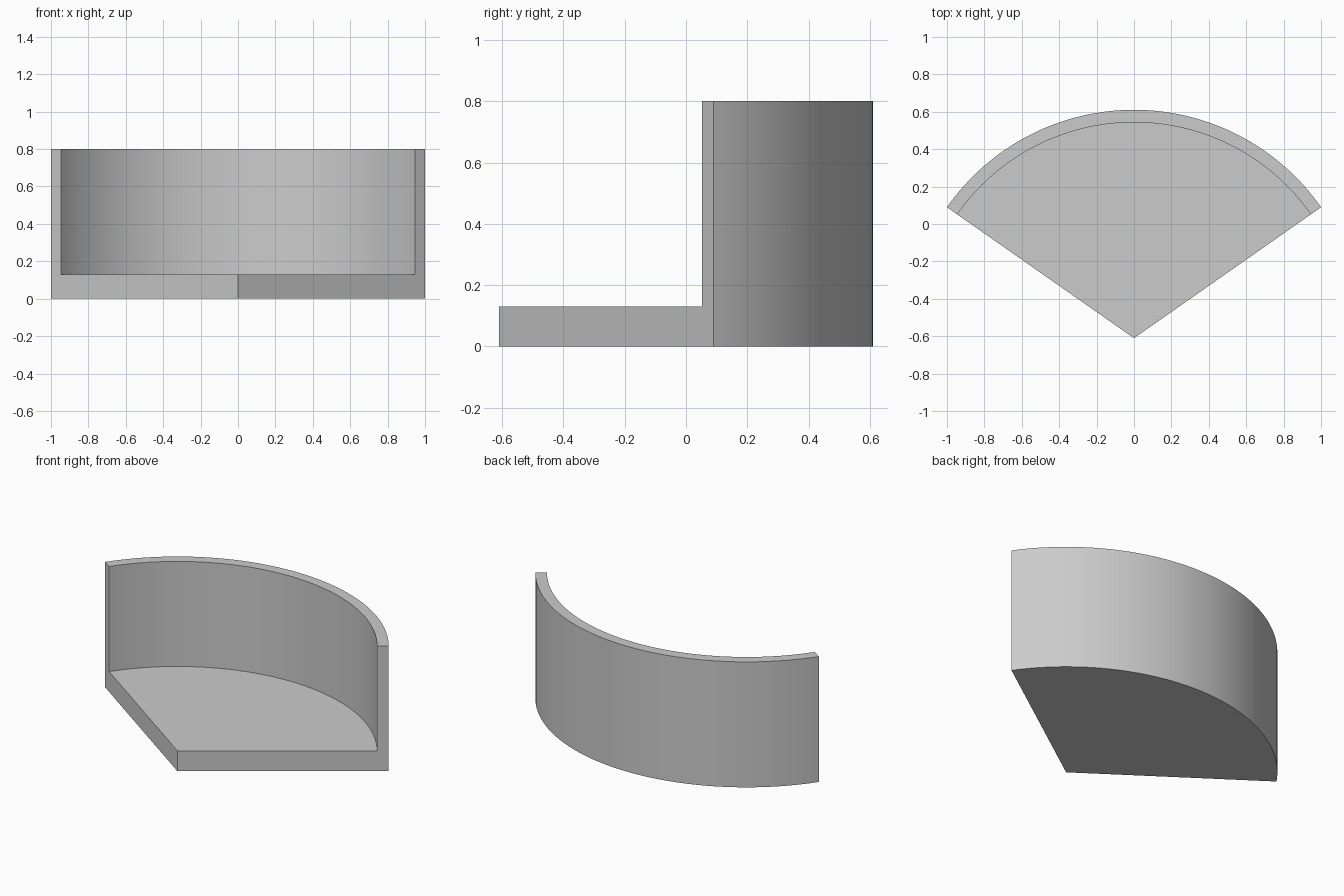
import bpy
import bmesh
from math import sin, cos, radians

cube = bpy.data.objects.get("Cube")
if cube:
    bpy.data.objects.remove(cube, do_unlink=True)

HALF_ANGLE = radians(55)
OUTER = 1 / sin(HALF_ANGLE)
INNER = OUTER - 0.067
APEX_Y = -OUTER / 2
HEIGHT = 0.8
FLOOR = 0.13
STEPS = 64

# Plain grey material
grey = bpy.data.materials.new("light grey")
grey.use_nodes = True
colour = (0.6, 0.6, 0.6, 1)
grey.diffuse_color = colour
grey.node_tree.nodes["Principled BSDF"].inputs["Base Color"].default_value = colour

# L-shaped section swept around the apex: floor wedge and curved back wall
bm = bmesh.new()
tip_bottom = bm.verts.new((0, APEX_Y, 0))
tip_top = bm.verts.new((0, APEX_Y, FLOOR))
profile = [(OUTER, 0), (OUTER, HEIGHT), (INNER, HEIGHT), (INNER, FLOOR)]


def section(angle):
    ring = [bm.verts.new((r * sin(angle), APEX_Y + r * cos(angle), z)) for r, z in profile]
    return [tip_bottom, *ring, tip_top]


sections = [section(HALF_ANGLE * (2 * i / STEPS - 1)) for i in range(STEPS + 1)]
for a, b in zip(sections, sections[1:]):
    for k in range(len(a) - 1):
        # Shared tip vertices turn the floor quads into triangles
        bm.faces.new(list(dict.fromkeys((a[k], b[k], b[k + 1], a[k + 1]))))

# Straight side faces
bm.faces.new(sections[0])
bm.faces.new(sections[-1])
bmesh.ops.recalc_face_normals(bm, faces=bm.faces[:])

mesh = bpy.data.meshes.new("wedge_with_curved_wall")
bm.to_mesh(mesh)
bm.free()
mesh.materials.append(grey)
wedge = bpy.data.objects.new("wedge_with_curved_wall", mesh)
bpy.context.collection.objects.link(wedge)

# Smooth arc, crisp corners
bpy.ops.object.select_all(action="DESELECT")
wedge.select_set(True)
bpy.context.view_layer.objects.active = wedge
bpy.ops.object.shade_smooth_by_angle(angle=radians(30))
